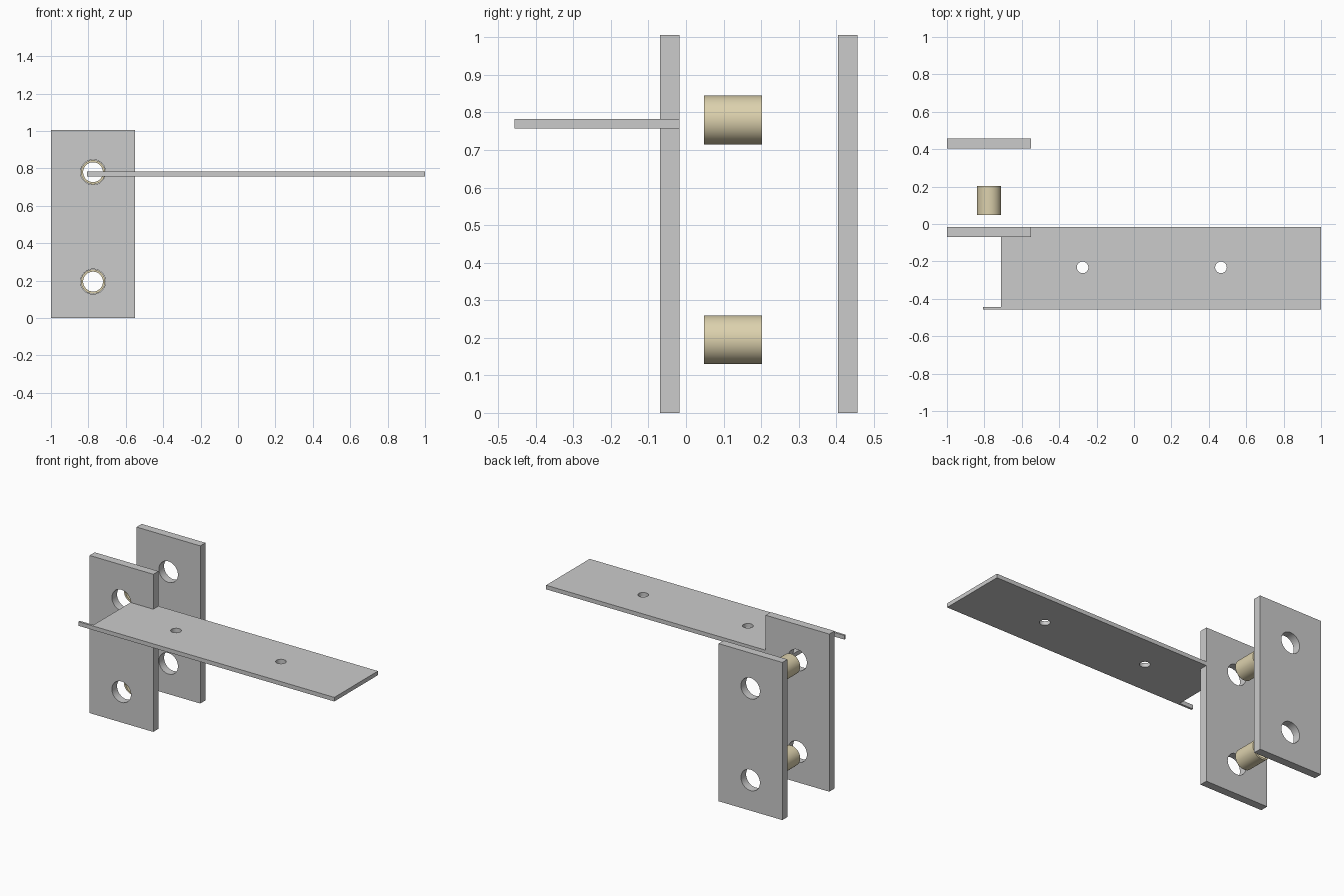
import bpy, math

if "Cube" in bpy.data.objects:
    bpy.data.objects.remove(bpy.data.objects["Cube"])

TAU_SIDES = 48
HOLE_X, HOLE_Z = -0.775, (0.195, 0.78)


def box(name, lo, hi):
    bpy.ops.mesh.primitive_cube_add(size=1, location=[(a + b) / 2 for a, b in zip(lo, hi)])
    o = bpy.context.object
    o.name = name
    o.scale = [b - a for a, b in zip(lo, hi)]
    bpy.ops.object.transform_apply(location=False, rotation=False, scale=True)
    return o


def cylinder(name, r, depth, loc, along_y):
    bpy.ops.mesh.primitive_cylinder_add(
        vertices=TAU_SIDES, radius=r, depth=depth, location=loc,
        rotation=(math.pi / 2 if along_y else 0, 0, 0))
    o = bpy.context.object
    o.name = name
    return o


def boolean(o, tool, op='DIFFERENCE'):
    m = o.modifiers.new("bool", 'BOOLEAN')
    m.operation, m.solver, m.object = op, 'EXACT', tool
    bpy.context.view_layer.objects.active = o
    bpy.ops.object.modifier_apply(modifier=m.name)
    bpy.data.objects.remove(tool)


def smooth(o):
    bpy.ops.object.select_all(action='DESELECT')
    o.select_set(True)
    bpy.context.view_layer.objects.active = o
    bpy.ops.object.shade_smooth_by_angle(angle=math.radians(30))


# Two upright plates, each with a pair of holes
for name, y0, y1 in (("front_plate", -0.069, -0.017), ("back_plate", 0.405, 0.457)):
    plate = box(name, (-1, y0, 0), (-0.55, y1, 1.006))
    for z in HOLE_Z:
        boolean(plate, cylinder("cutter", 0.067, 0.2, (HOLE_X, (y0 + y1) / 2, z), True))
    smooth(plate)

# Horizontal arm with a thin end tab and two small holes
arm = box("arm", (-0.71, -0.457, 0.757), (1, -0.017, 0.783))
boolean(arm, box("tab", (-0.808, -0.457, 0.757), (-0.6, -0.443, 0.783)), 'UNION')
for x in (-0.275, 0.465):
    boolean(arm, cylinder("cutter", 0.031, 0.2, (x, -0.232, 0.77), False))
smooth(arm)

# Bushings floating between the plates
tan = bpy.data.materials.new("bushing_tan")
tan.diffuse_color = (0.72, 0.64, 0.42, 1)
tan.use_nodes = True
tan.node_tree.nodes["Principled BSDF"].inputs["Base Color"].default_value = tan.diffuse_color
for name, z in zip(("lower_bushing", "upper_bushing"), HOLE_Z):
    tube = cylinder(name, 0.065, 0.155, (HOLE_X, 0.1255, z), True)
    boolean(tube, cylinder("cutter", 0.053, 0.4, (HOLE_X, 0.1255, z), True))
    tube.data.materials.clear()
    tube.data.materials.append(tan)
    smooth(tube)
